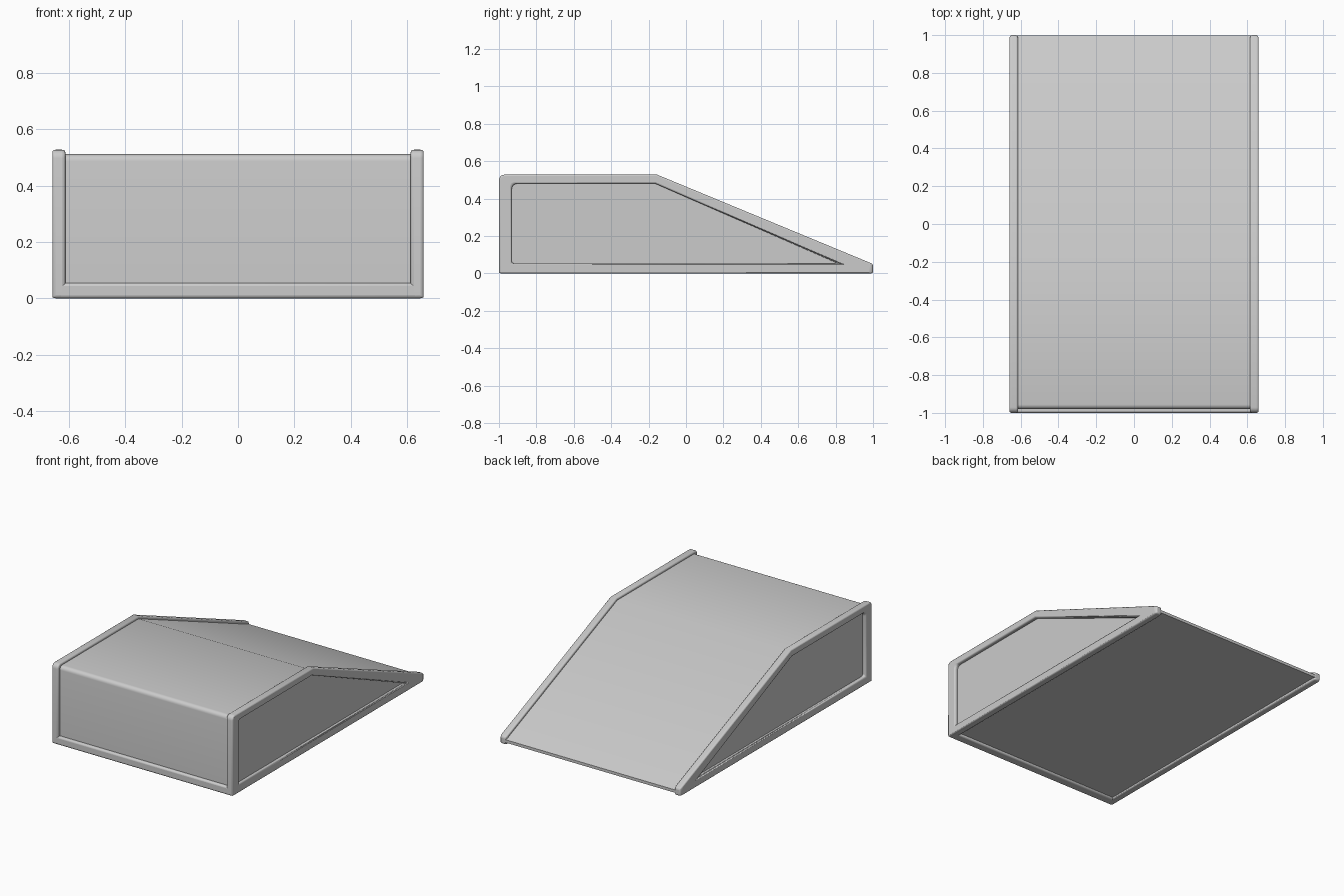
import bpy, bmesh

if "Cube" in bpy.data.objects:
    bpy.data.objects.remove(bpy.data.objects["Cube"])

OUTER = [(-1, 0), (-1, .528), (-.155, .528), (1, .05), (1, 0)]
INNER = [(-.932, .054), (-.932, .48), (-.165, .48), (.81, .054)]
BODY = [(-.98, .014), (-.98, .512), (-.16, .512), (.998, .033), (.998, .014)]


def finish(name, bm, bevel=0):
    bmesh.ops.recalc_face_normals(bm, faces=bm.faces)
    me = bpy.data.meshes.new(name)
    bm.to_mesh(me)
    bm.free()
    ob = bpy.data.objects.new(name, me)
    bpy.context.collection.objects.link(ob)
    if bevel:
        m = ob.modifiers.new("soft_edges", 'BEVEL')
        m.width, m.segments = bevel, 3
        m.limit_method, m.angle_limit = 'ANGLE', .6
    bpy.context.view_layer.objects.active = ob
    ob.select_set(True)
    bpy.ops.object.shade_smooth_by_angle(angle=.6)
    ob.select_set(False)
    return ob


def extrude_x(bm, x0, x1):
    # give a flat y-z sheet thickness along x
    res = bmesh.ops.extrude_face_region(bm, geom=bm.faces[:], use_keep_orig=True)
    bmesh.ops.translate(bm, vec=(x1 - x0, 0, 0),
                        verts=[g for g in res['geom'] if isinstance(g, bmesh.types.BMVert)])


def round_edges(bm, points, radius):
    # round the x-direction edges that pass through the given y-z points
    edges = [e for e in bm.edges
             if any(all(abs(v.co.y - y) + abs(v.co.z - z) < 1e-4 for v in e.verts)
                    for y, z in points)]
    bmesh.ops.bevel(bm, geom=edges, offset=radius, segments=5, profile=.5, affect='EDGES')


def side_frame(name, s):
    bm = bmesh.new()
    x0, x1 = s * .614, s * .66
    o = [bm.verts.new((x0, *p)) for p in OUTER]
    i = [bm.verts.new((x0, *p)) for p in INNER]
    for k in range(3):
        bm.faces.new((o[k], o[k + 1], i[k + 1], i[k]))
    bm.faces.new((o[3], o[4], i[3]))
    bm.faces.new((o[4], o[0], i[0], i[3]))
    extrude_x(bm, x0, x1)
    round_edges(bm, [OUTER[1], INNER[1]], .03)
    return finish(name, bm, .011)


# Raised frames around both sides
side_frame("right_side_frame", 1)
side_frame("left_side_frame", -1)

# Wedge body with a flat top and ramp
bm = bmesh.new()
bm.faces.new([bm.verts.new((-.637, *p)) for p in BODY])
extrude_x(bm, -.637, .637)
round_edges(bm, [BODY[1]], .025)
finish("wedge_body", bm)

# Bar along the bottom of the front
bm = bmesh.new()
bmesh.ops.create_cube(bm, size=1)
for v in bm.verts:
    v.co = (v.co.x * 1.28, -.968 + v.co.y * .064, .027 + v.co.z * .054)
finish("front_bottom_bar", bm, .011)
